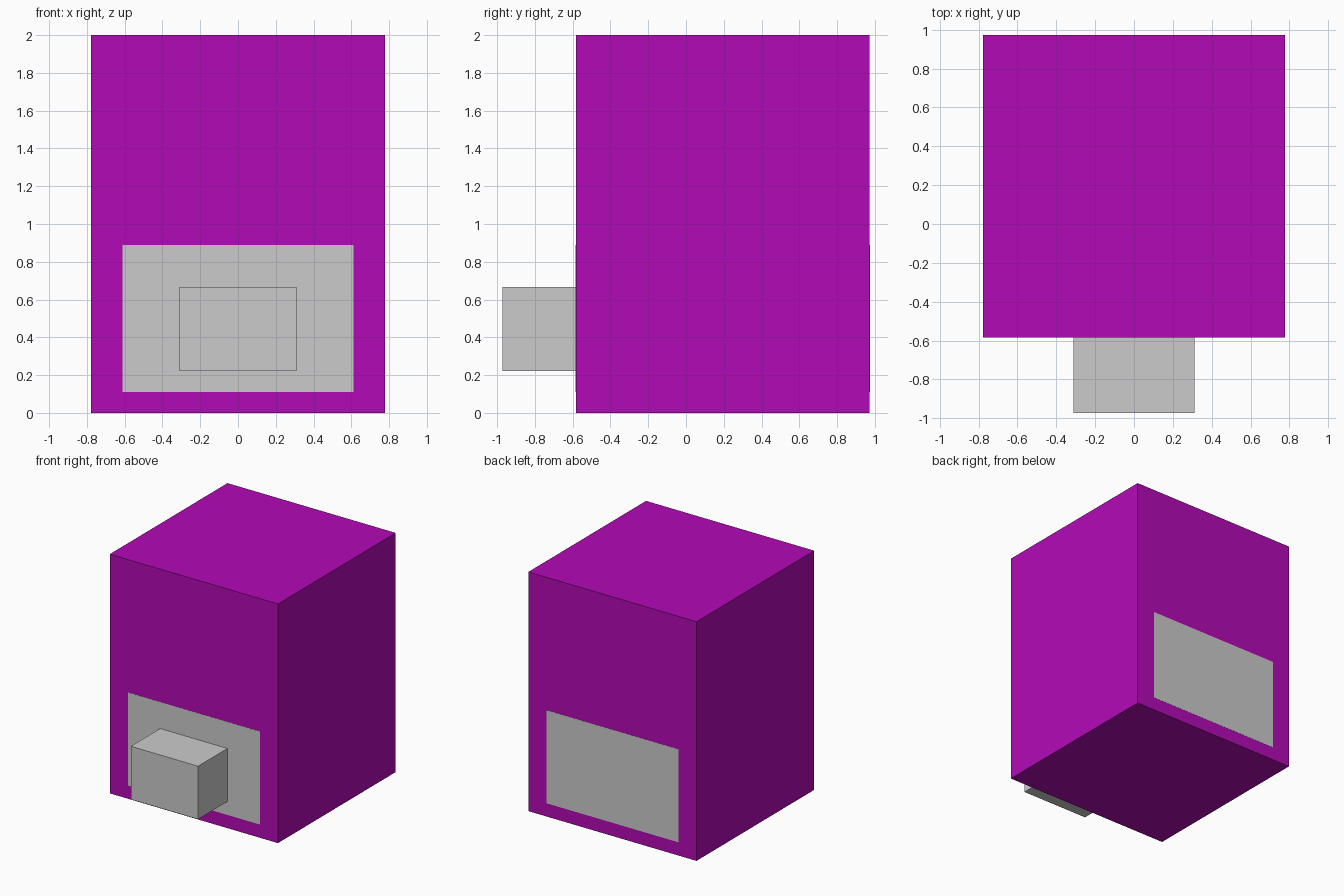
import bpy
import bmesh

if "Cube" in bpy.data.objects:
    bpy.data.objects.remove(bpy.data.objects["Cube"])


def box(name, lo, hi, mat=None):
    """Axis-aligned box between two corners."""
    bm = bmesh.new()
    bmesh.ops.create_cube(bm, size=1.0)
    for v in bm.verts:
        v.co = [lo[i] + (v.co[i] + 0.5) * (hi[i] - lo[i]) for i in range(3)]
    mesh = bpy.data.meshes.new(name)
    bm.to_mesh(mesh)
    bm.free()
    if mat:
        mesh.materials.append(mat)
    obj = bpy.data.objects.new(name, mesh)
    bpy.context.collection.objects.link(obj)
    return obj


purple = bpy.data.materials.new("purple")
purple.diffuse_color = (0.45, 0.003, 0.47, 1.0)
purple.use_nodes = True
purple.node_tree.nodes["Principled BSDF"].inputs["Base Color"].default_value = purple.diffuse_color

FRONT, BACK = -0.583, 0.972
PROUD = 0.001  # keeps the grey panels just clear of the purple faces

# Tall purple body
box("body", (-0.778, FRONT, 0), (0.778, BACK, 2), purple)

# Grey core running through the body, showing as a panel front and back
box("core_panel", (-0.611, FRONT - PROUD, 0.111), (0.611, BACK + PROUD, 0.889))

# Grey block sticking out of the front panel
box("front_block", (-0.311, -0.972, 0.223), (0.311, FRONT, 0.667))
